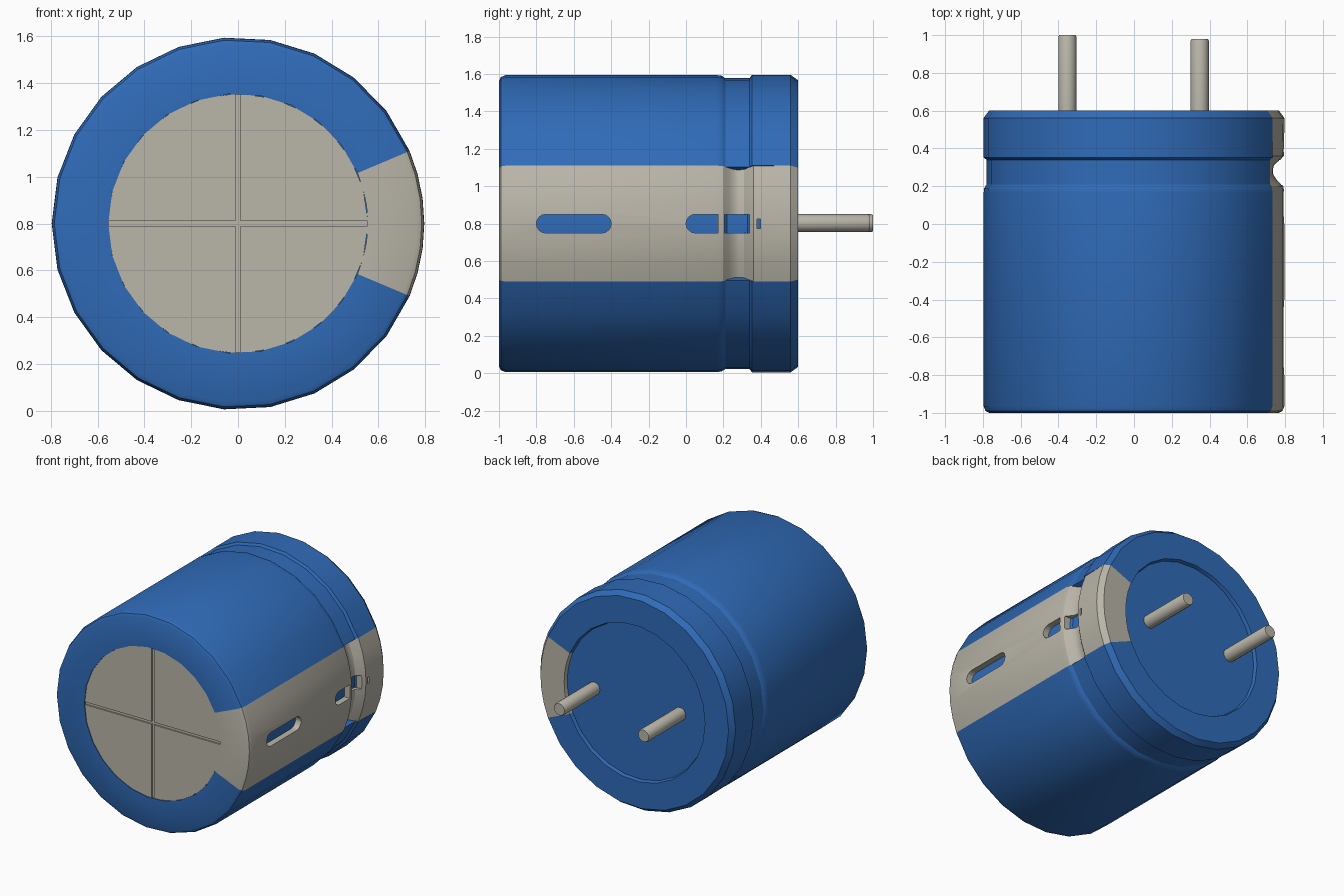
import bpy, bmesh, math

cube = bpy.data.objects.get("Cube")
if cube:
    bpy.data.objects.remove(cube, do_unlink=True)

CZ = 0.8            # height of the can's axis
HALF = 22.9         # half angle of the side stripe, degrees


def material(name, rgb):
    m = bpy.data.materials.new(name)
    m.use_nodes = True
    m.diffuse_color = (*rgb, 1)
    m.node_tree.nodes["Principled BSDF"].inputs["Base Color"].default_value = (*rgb, 1)
    m.node_tree.nodes["Principled BSDF"].inputs["Roughness"].default_value = 0.6
    return m


BLUE = material("blue sleeve", (0.029, 0.147, 0.48))
GREY = material("warm grey metal", (0.49, 0.465, 0.395))


def finish(bm, name, mat, smooth=True):
    bmesh.ops.remove_doubles(bm, verts=bm.verts, dist=1e-5)
    bmesh.ops.recalc_face_normals(bm, faces=bm.faces)
    me = bpy.data.meshes.new(name)
    bm.to_mesh(me)
    bm.free()
    me.materials.append(mat)
    ob = bpy.data.objects.new(name, me)
    bpy.context.collection.objects.link(ob)
    if smooth:
        smooth_shade(ob)
    return ob


def smooth_shade(ob):
    bpy.ops.object.select_all(action='DESELECT')
    ob.select_set(True)
    bpy.context.view_layer.objects.active = ob
    bpy.ops.object.shade_smooth_by_angle(angle=math.radians(30))


def lathe(name, mat, profile, steps, start=0, end=360, cx=0, cz=CZ):
    """Turn (radius, y) points about the y axis; part turns are closed with end caps."""
    bm = bmesh.new()
    part = end - start < 360
    rings = []
    for i in range(steps + 1):
        a = math.radians(start + (end - start) * i / steps)
        rings.append([bm.verts.new((cx + r * math.cos(a), y, cz + r * math.sin(a)))
                      for r, y in profile])
    n = len(profile)
    for r0, r1 in zip(rings, rings[1:]):
        for j in range(n if part else n - 1):
            k = (j + 1) % n
            bm.faces.new((r0[j], r0[k], r1[k], r1[j]))
    if part:
        bm.faces.new(rings[0])
        bm.faces.new(rings[-1])
    return finish(bm, name, mat)


def add_prism(bm, lower, upper):
    """Join two matching outlines into a solid."""
    a = [bm.verts.new(p) for p in lower]
    b = [bm.verts.new(p) for p in upper]
    bm.faces.new(a)
    bm.faces.new(b)
    for i in range(len(a)):
        j = (i + 1) % len(a)
        bm.faces.new((a[i], a[j], b[j], b[i]))


# End profiles shared by sleeve and stripe
front_end = [(0.555, -0.97), (0.555, -1.0), (0.765, -1.0), (0.786, -0.99), (0.796, -0.965)]
back_end = [(0.797, 0.56), (0.768, 0.6), (0.575, 0.6), (0.565, 0.57)]

# Blue sleeve with its shallow crimp
lathe("sleeve", BLUE, front_end + [(0.796, 0.165), (0.793, 0.19), (0.78, 0.21),
      (0.78, 0.34), (0.797, 0.352)] + back_end, 22, HALF, 360 - HALF)

# Grey stripe with a deeper rounded crimp
stripe = lathe("side_stripe", GREY, front_end + [(0.796, 0.17), (0.79, 0.2), (0.762, 0.23),
               (0.741, 0.26), (0.738, 0.285), (0.744, 0.31), (0.77, 0.335), (0.793, 0.36)]
               + back_end, 6, -HALF, HALF)

# Openings cut through the stripe
def slot(y0, y1, h, round_front, round_back):
    pts = []
    for y, base, rounded in ((y0, 90, round_front), (y1, -90, round_back)):
        s = 1 if base > 0 else -1
        if rounded:
            for i in range(9):
                a = math.radians(base + 180 * i / 8)
                pts.append((y + s * h + h * math.cos(a), CZ + h * math.sin(a)))
        else:
            pts += [(y, CZ + s * h), (y, CZ - s * h)]
    return pts

bm = bmesh.new()
for outline in (slot(-0.8, -0.4, 0.05, True, True), slot(0.0, 0.172, 0.05, True, False),
                slot(0.207, 0.34, 0.05, False, False), slot(0.38, 0.398, 0.025, False, False)):
    add_prism(bm, [(0.70, y, z) for y, z in outline], [(0.95, y, z) for y, z in outline])
cutter = finish(bm, "slot_cutter", GREY, smooth=False)
cutter.hide_render = True
mod = stripe.modifiers.new("slots", 'BOOLEAN')
mod.operation = 'DIFFERENCE'
mod.solver = 'EXACT'
mod.object = cutter
bpy.context.view_layer.objects.active = stripe
bpy.ops.object.modifier_apply(modifier="slots")
bpy.data.objects.remove(cutter, do_unlink=True)
smooth_shade(stripe)

# Inner can: seen through the slots and as the recessed back disc
lathe("inner_can", BLUE, [(0, -0.96), (0.75, -0.96), (0.75, 0.19), (0.722, 0.22),
      (0.722, 0.33), (0.75, 0.36), (0.75, 0.575), (0, 0.575)], 48)

# Front disc: a base and four raised quarters that leave a cross groove
R, GAP = 0.556, 0.01
lathe("front_disc", GREY, [(0, -0.985), (R, -0.985), (R, -0.95), (0, -0.95)], 24)
bm = bmesh.new()
for sx in (-1, 1):
    for sz in (-1, 1):
        a0 = math.asin(GAP / R)
        pts = [(GAP, GAP)]
        for i in range(7):
            a = a0 + (math.pi / 2 - 2 * a0) * i / 6
            pts.append((R * math.cos(a), R * math.sin(a)))
        add_prism(bm, [(sx * x, -0.98, CZ + sz * z) for x, z in pts],
                  [(sx * x, -0.995, CZ + sz * z) for x, z in pts])
finish(bm, "front_disc_quarters", GREY, smooth=False)

# Two terminal pins
for name, x, tip in (("right_pin", -0.353, 1.0), ("left_pin", 0.348, 0.98)):
    lathe(name, GREY, [(0, 0.55), (0.048, 0.55), (0.048, tip - 0.01), (0.043, tip), (0, tip)],
          16, cx=x, cz=0.803)
